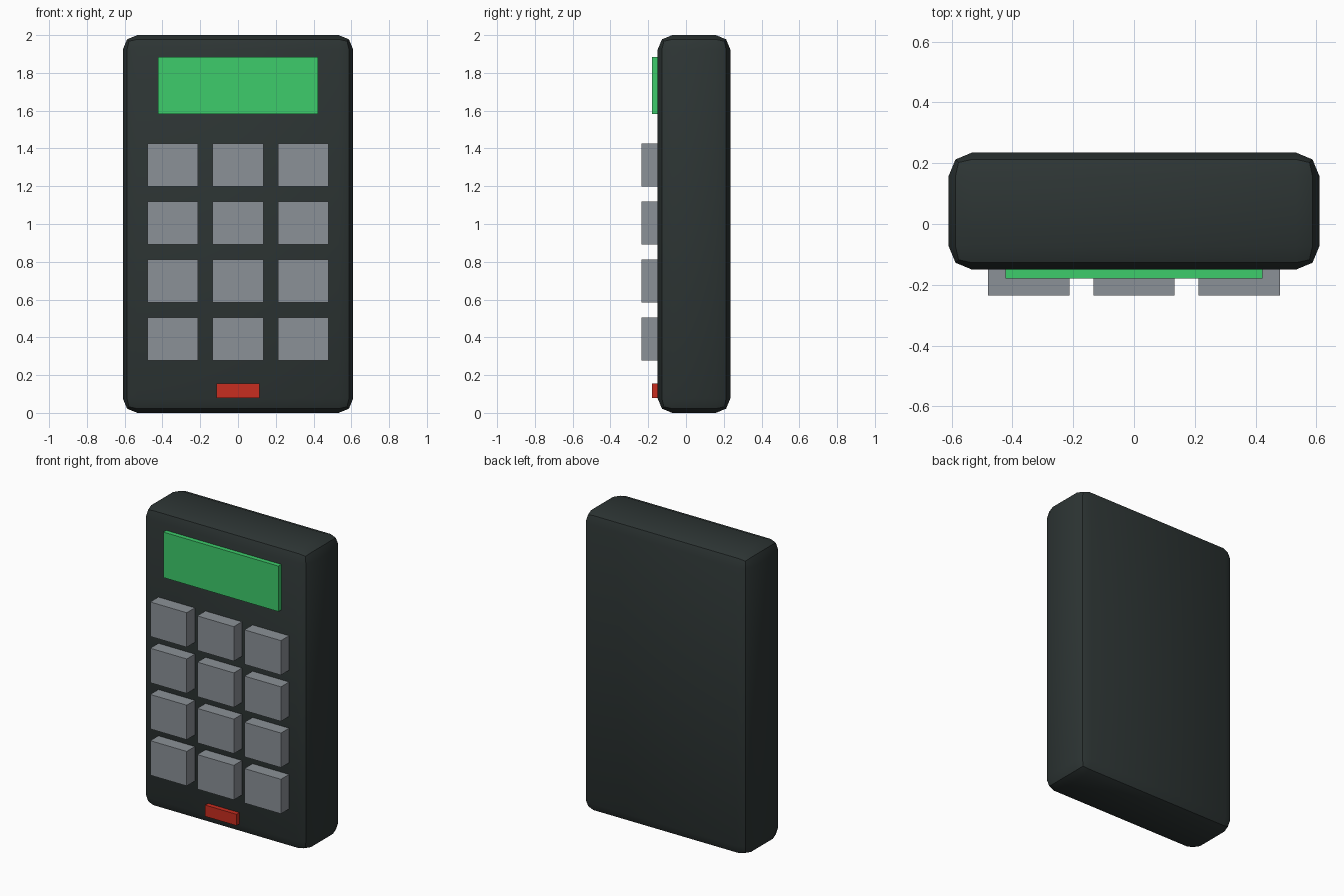
import bpy
import math

if "Cube" in bpy.data.objects:
    bpy.data.objects.remove(bpy.data.objects["Cube"], do_unlink=True)


def material(name, color):
    mat = bpy.data.materials.new(name)
    mat.use_nodes = True
    mat.diffuse_color = (*color, 1)
    mat.node_tree.nodes["Principled BSDF"].inputs["Base Color"].default_value = (*color, 1)
    return mat


def box(name, center, size, mat):
    bpy.ops.mesh.primitive_cube_add(size=1, location=center)
    obj = bpy.context.object
    obj.name = name
    obj.scale = size
    bpy.ops.object.transform_apply(location=False, rotation=False, scale=True)
    obj.data.materials.append(mat)
    return obj


def raised(name, x, z, width, height, front, mat):
    """Block seated in the front face and reaching forward to y = front."""
    back = -0.12
    return box(name, (x, (front + back) / 2, z), (width, back - front, height), mat)


charcoal = material("charcoal", (0.026, 0.035, 0.034))
grey = material("button grey", (0.258, 0.283, 0.309))
green = material("screen green", (0.047, 0.604, 0.147))
red = material("light red", (0.578, 0.026, 0.014))

# Casing with softened edges
casing = box("casing", (0, 0.0425, 1), (1.22, 0.385, 2), charcoal)
bevel = casing.modifiers.new("rounded edges", "BEVEL")
bevel.width = 0.077
bevel.segments = 2
bpy.ops.object.modifier_apply(modifier=bevel.name)
bpy.ops.object.shade_smooth_by_angle(angle=math.radians(30))

# Display and indicator
raised("screen", 0, 1.734, 0.846, 0.302, -0.18, green)
raised("indicator_light", 0, 0.117, 0.23, 0.075, -0.18, red)

# Keypad, three columns by four rows
for row in range(4):
    for col in range(3):
        raised(f"button_{row + 1}_{col + 1}", (col - 1) * 0.346,
               1.312 - row * 0.307, 0.268, 0.229, -0.235, grey)
